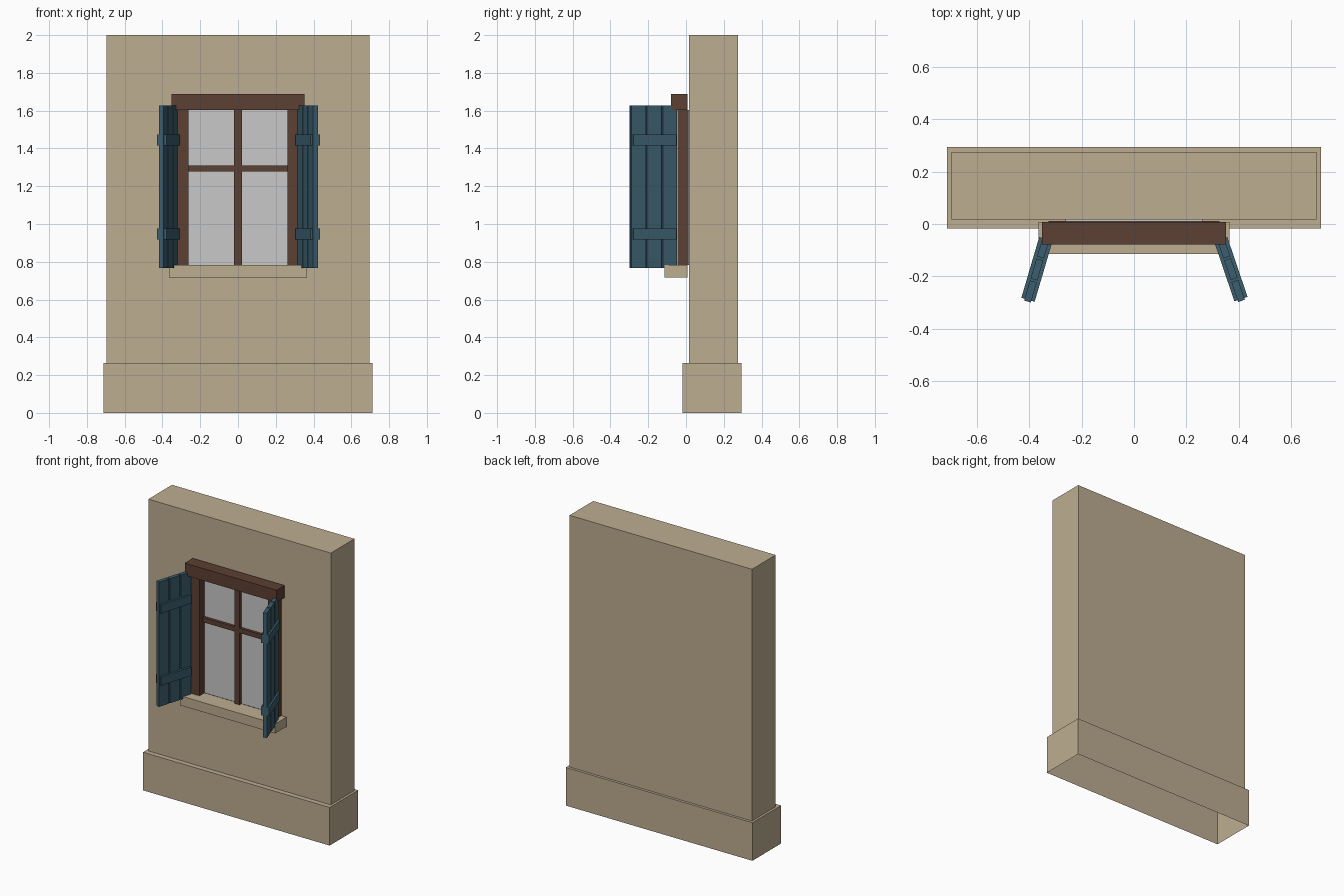
import bpy, bmesh, math
from mathutils import Matrix

default = bpy.data.objects.get("Cube")
if default:
    bpy.data.objects.remove(default, do_unlink=True)


def material(name, rgb):
    m = bpy.data.materials.new(name)
    m.use_nodes = True
    m.diffuse_color = (*rgb, 1)
    m.node_tree.nodes["Principled BSDF"].inputs["Base Color"].default_value = (*rgb, 1)
    return m


PLASTER = material("sand plaster", (0.515, 0.423, 0.283))
WOOD = material("brown wood", (0.107, 0.051, 0.033))
PAINT = material("blue paint", (0.045, 0.112, 0.156))
GLASS = material("grey glass", (0.578, 0.578, 0.578))


def finish(bm, name, mat):
    bmesh.ops.recalc_face_normals(bm, faces=bm.faces)
    mesh = bpy.data.meshes.new(name)
    bm.to_mesh(mesh)
    bm.free()
    mesh.materials.append(mat)
    ob = bpy.data.objects.new(name, mesh)
    bpy.context.collection.objects.link(ob)
    return ob


def add_box(bm, x, y, z):
    """Add a box given its (min, max) range on each axis."""
    size = [b - a for a, b in (x, y, z)]
    mid = [(a + b) / 2 for a, b in (x, y, z)]
    bmesh.ops.create_cube(bm, size=1, matrix=Matrix.Translation(mid) @ Matrix.Diagonal((*size, 1)))


def box(name, mat, x, y, z):
    bm = bmesh.new()
    add_box(bm, x, y, z)
    return finish(bm, name, mat)


# Wall and plinth: one stepped shell, open underneath
bm = bmesh.new()
plinth = (0.712, -0.018, 0.293)
wall = (0.696, 0.017, 0.275)
rings = []
for (hx, y0, y1), z in ((plinth, 0), (plinth, 0.263), (wall, 0.263), (wall, 2)):
    rings.append([bm.verts.new(p) for p in
                  ((-hx, y0, z), (hx, y0, z), (hx, y1, z), (-hx, y1, z))])
for low, high in zip(rings, rings[1:]):
    for i in range(4):
        j = (i + 1) % 4
        bm.faces.new((low[i], low[j], high[j], high[i]))
bm.faces.new(rings[-1])
finish(bm, "wall", PLASTER)

# Window: sill, lintel, jambs, glazing bars and pane
SILL, HEAD = 0.783, 1.604
box("sill", PLASTER, (-0.364, 0.364), (-0.114, 0.008), (0.717, SILL))
box("lintel", WOOD, (-0.351, 0.351), (-0.079, 0.008), (HEAD, 1.688))
box("right_jamb", WOOD, (-0.325, -0.262), (-0.046, 0.012), (SILL, HEAD))
box("left_jamb", WOOD, (0.262, 0.325), (-0.046, 0.012), (SILL, HEAD))
box("upright_bar", WOOD, (-0.02, 0.02), (-0.012, 0.011), (SILL, HEAD))
box("cross_bar", WOOD, (-0.262, 0.262), (-0.01, 0.011), (1.278, 1.311))
box("pane", GLASS, (-0.262, 0.262), (0.009, 0.017), (SILL, HEAD))

# Shutters: three planks each, clasped by two battens, swung open
LENGTH, THICK, GAP, LIP = 0.255, 0.027, 0.008, 0.013
PLANK = (LENGTH - 2 * GAP) / 3


def shutter(name, side, hinge, angle):
    def across(inner, outer):
        return tuple(sorted((side * inner, side * outer)))

    bm = bmesh.new()
    for i in range(3):
        start = -i * (PLANK + GAP)
        add_box(bm, across(-THICK, 0), (start - PLANK, start), (0.768, 1.628))
    for z in (0.947, 1.445):
        add_box(bm, across(-THICK - LIP, LIP), (0.007 - LENGTH, -0.007), (z - 0.03, z + 0.03))
    ob = finish(bm, name, PAINT)
    ob.location = (side * hinge, -0.047, 0)
    ob.rotation_euler.z = side * math.radians(angle)


shutter("left_shutter", 1, 0.341, 18.7)
shutter("right_shutter", -1, 0.347, 16.4)
